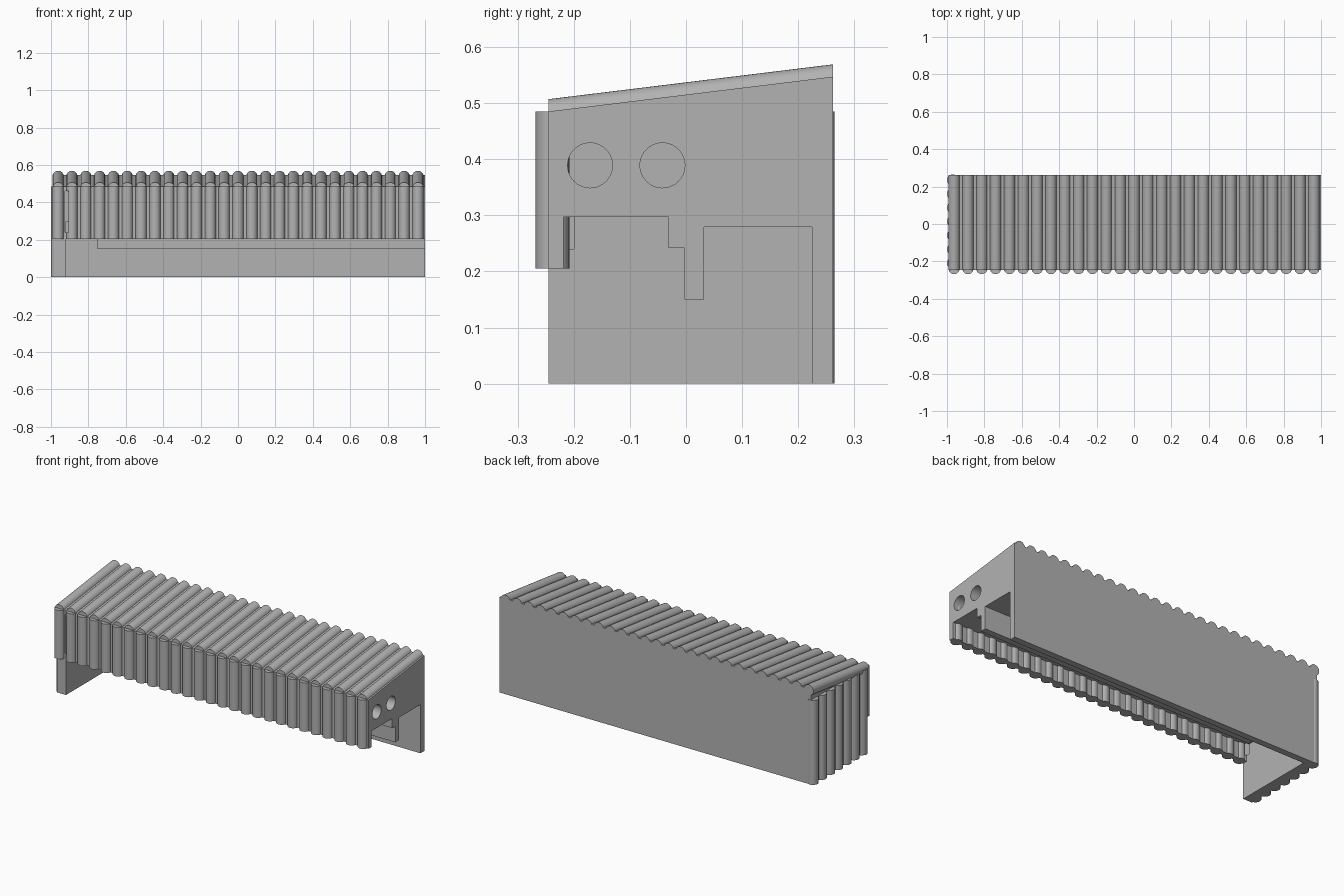
import bpy, bmesh, math
from mathutils import Vector

if "Cube" in bpy.data.objects:
    bpy.data.objects.remove(bpy.data.objects["Cube"])

grey = bpy.data.materials.new("plain_grey")
grey.diffuse_color = (0.45, 0.45, 0.45, 1)
grey.use_nodes = True
grey.node_tree.nodes["Principled BSDF"].inputs["Base Color"].default_value = grey.diffuse_color

RIB_R, PITCH = 0.03, 0.074


def add_prism(bm, ring, offset):
    """Extrude a ring of points along an offset and cap both ends."""
    base = [bm.verts.new(p) for p in ring]
    end = [bm.verts.new(Vector(p) + Vector(offset)) for p in ring]
    n = len(ring)
    bm.faces.new(base)
    bm.faces.new(end[::-1])
    for i in range(n):
        j = (i + 1) % n
        bm.faces.new((base[j], base[i], end[i], end[j]))


def finish(bm, name, smooth=False):
    bmesh.ops.recalc_face_normals(bm, faces=bm.faces)
    me = bpy.data.meshes.new(name)
    bm.to_mesh(me)
    bm.free()
    me.materials.append(grey)
    ob = bpy.data.objects.new(name, me)
    bpy.context.collection.objects.link(ob)
    if smooth:
        shade(ob)
    return ob


def shade(ob):
    bpy.ops.object.select_all(action='DESELECT')
    ob.select_set(True)
    bpy.context.view_layer.objects.active = ob
    bpy.ops.object.shade_smooth_by_angle(angle=math.radians(30))


def section(name, profile, x0, x1):
    """Solid with a (y, z) profile running from x0 to x1."""
    bm = bmesh.new()
    add_prism(bm, [(x0, y, z) for y, z in profile], (x1 - x0, 0, 0))
    return finish(bm, name)


def ribs(name, centres, axis_u, axis_v, offset):
    """Row of round rods."""
    bm = bmesh.new()
    u, v = Vector(axis_u), Vector(axis_v)
    angles = [2 * math.pi * k / 32 for k in range(32)]
    for c in centres:
        ring = [Vector(c) + RIB_R * (u * math.cos(a) + v * math.sin(a)) for a in angles]
        add_prism(bm, ring, offset)
    return finish(bm, name, True)


def cut(ob, cutter):
    mod = ob.modifiers.new("cut", 'BOOLEAN')
    mod.operation = 'DIFFERENCE'
    mod.solver = 'EXACT'
    mod.object = cutter
    bpy.context.view_layer.update()
    dg = bpy.context.evaluated_depsgraph_get()
    me = bpy.data.meshes.new_from_object(ob.evaluated_get(dg))
    ob.modifiers.clear()
    ob.data = me


# Body: sloping roof, thin front apron, back wall, hanging divider
shell = [(0.225, 0), (0.262, 0), (0.262, 0.547), (-0.245, 0.485), (-0.245, 0.205),
         (-0.218, 0.205), (-0.218, 0.297)]
divider = [(-0.031, 0.297), (-0.031, 0.242), (-0.003, 0.242), (-0.003, 0.15),
           (0.032, 0.15), (0.032, 0.279), (0.225, 0.279)]
main_body = section("main_body", shell + divider, -0.75, 1.0)
end_bay = section("end_bay", shell + [(0.225, 0.297)], -0.92, -0.75)
left_wall = section("left_wall", [(0.262, 0), (0.262, 0.547), (-0.245, 0.485), (-0.245, 0)],
                    -0.977, -0.92)

# Ribs on the front, roof and left side
xs = [(i - 13) * PITCH for i in range(27)]
ys = [0.235 - i * PITCH for i in range(7)]
X, Y, Z = (1, 0, 0), (0, 1, 0), (0, 0, 1)
front_ribs = ribs("front_ribs", [(x, -0.238, 0.205) for x in xs], X, Y, (0, 0, 0.28))
roof_ribs = ribs("roof_ribs", [(x, -0.245, 0.477) for x in xs], X, Z, (0, 0.507, 0.062))
left_ribs = ribs("left_ribs", [(-0.97, y, 0) for y in ys], X, Y, (0, 0, 0.485))

# Two round sockets in the right end
bm = bmesh.new()
for y in (-0.171, -0.042):
    ring = [(0.7, y + 0.04 * math.cos(k * math.pi / 20), 0.389 + 0.04 * math.sin(k * math.pi / 20))
            for k in range(40)]
    add_prism(bm, ring, (0.4, 0, 0))
sockets = finish(bm, "socket_cutter")

# Narrow upright slot in the front
slot = section("slot_cutter", [(-0.3, 0.24), (-0.2, 0.24), (-0.2, 0.46), (-0.3, 0.46)],
               -0.925, -0.905)

cut(main_body, sockets)
for ob in (end_bay, left_wall, front_ribs):
    cut(ob, slot)
for ob in (main_body, front_ribs):
    shade(ob)
for ob in (sockets, slot):
    bpy.data.objects.remove(ob)
